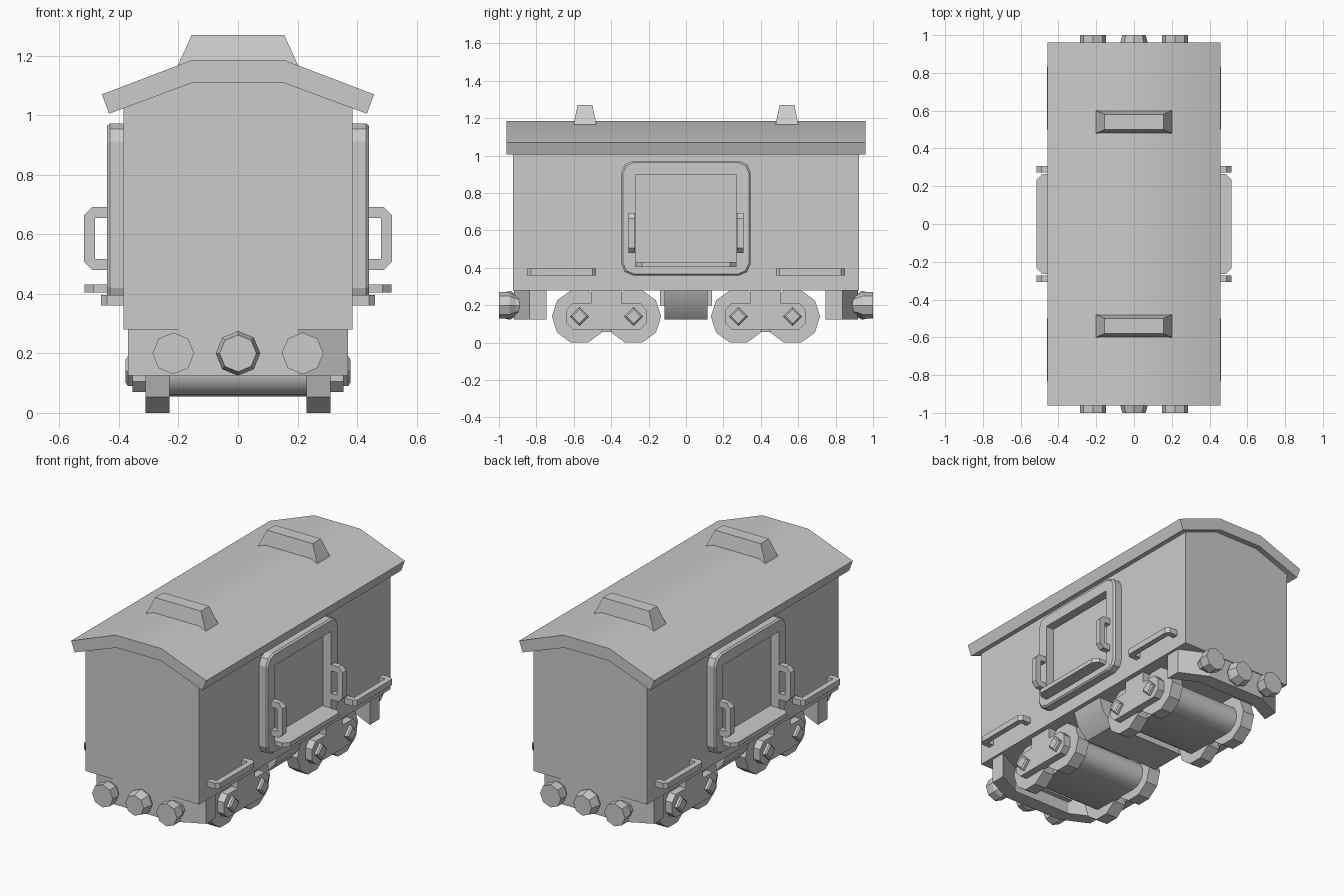
import bpy, bmesh, math
from mathutils import Vector

if "Cube" in bpy.data.objects:
    bpy.data.objects.remove(bpy.data.objects["Cube"])


def finish(bm, name, smooth=None):
    bmesh.ops.recalc_face_normals(bm, faces=bm.faces)
    me = bpy.data.meshes.new(name)
    bm.to_mesh(me)
    bm.free()
    ob = bpy.data.objects.new(name, me)
    bpy.context.collection.objects.link(ob)
    if smooth:
        bpy.context.view_layer.objects.active = ob
        ob.select_set(True)
        bpy.ops.object.shade_smooth_by_angle(angle=math.radians(smooth))
        ob.select_set(False)
    return ob


def prism(name, pts, a, b, axis, smooth=None):
    """Extrude a profile from a to b; the profile uses the other two axes in order."""
    def place(p, t):
        c = list(p)
        c.insert("xyz".index(axis), t)
        return c
    bm = bmesh.new()
    f = bm.faces.new([bm.verts.new(place(p, a)) for p in pts])
    d = Vector(place((0, 0), b - a))
    ext = bmesh.ops.extrude_face_region(bm, geom=[f], use_keep_orig=True)
    bmesh.ops.translate(bm, vec=d, verts=[v for v in ext["geom"] if isinstance(v, bmesh.types.BMVert)])
    return finish(bm, name, smooth)


def sym(half):
    """Complete a half profile by mirroring its first coordinate."""
    return half + [(-u, v) for u, v in reversed(half)]


def ngon(u, v, r, n, start=0.0):
    return [(u + r * math.cos(start + i * math.tau / n), v + r * math.sin(start + i * math.tau / n)) for i in range(n)]


def cut_rect(u0, u1, v0, v1, c):
    return [(u0 + c, v0), (u1 - c, v0), (u1 - c * .3, v0 + c * .3), (u1, v0 + c), (u1, v1 - c),
            (u1 - c * .3, v1 - c * .3), (u1 - c, v1), (u0 + c, v1), (u0 + c * .3, v1 - c * .3),
            (u0, v1 - c), (u0, v0 + c), (u0 + c * .3, v0 + c * .3)]


def lathe(name, rings, x, z, sy, n=8):
    """Stack of n-sided rings (radius, distance) pointing outwards along y."""
    bm = bmesh.new()
    loops = [[bm.verts.new((u, sy * y, v)) for u, v in ngon(x, z, r, n)] for r, y in rings]
    for l, m in zip(loops, loops[1:]):
        for i in range(n):
            bm.faces.new((l[i], l[(i + 1) % n], m[(i + 1) % n], m[i]))
    bm.faces.new(loops[0])
    bm.faces.new(loops[-1])
    return finish(bm, name)


def bracket(u0, u1, v0, v1, t, c):
    """C-shaped handle outline, open towards u0."""
    return [(u0, v0), (u1 - c, v0), (u1, v0 + c), (u1, v1 - c), (u1 - c, v1), (u0, v1), (u0, v1 - t),
            (u1 - t, v1 - t), (u1 - t, v0 + t), (u0, v0 + t)]


# body and roof
prism("body", sym([(.385, .28), (.385, 1.05), (.15, 1.13)]), -.925, .925, "y")
prism("roof", sym([(.15, 1.11), (.433, 1.005), (.457, 1.07), (.155, 1.185)]), -.96, .96, "y", 30)

# roof vents
for y in (-.54, .54):
    bm = bmesh.new()
    bmesh.ops.create_cube(bm, size=1)
    for v in bm.verts:
        top = v.co.z > 0
        v.co = (math.copysign(.155 if top else .205, v.co.x),
                y + math.copysign(.04 if top else .062, v.co.y), 1.27 if top else 1.16)
    finish(bm, "roof_vent")

# bent end beams with three buffers each
for s in (-1, 1):
    beam = sym([(.2, s * .83), (.37, s * .745), (.37, s * .838), (.2, s * .92)])
    prism("end_beam", beam, .125, .285, "z")
    prism("end_beam_filler", sym([(.2, s * .8), (.2, s * .85)]), .2, .285, "z")
    for x in (-.217, .217):
        lathe("side_buffer", [(.045, .86), (.05, .91), (.07, .945), (.07, 1)], x, .2, s)
    lathe("centre_buffer", [(.05, .9), (.075, .935), (.075, .95), (.062, 1)], 0, .2, s)

# underframe tank
prism("underframe_tank", sym([(.26, .125), (.33, .2), (.36, .285)]), -.115, .115, "y", 40)
prism("tank_mount", sym([(.23, .2), (.23, .285)]), -.14, .14, "y")

# bogies: rounded hull, wheels, side plates, axle caps
for y in (-.425, .425):
    hull = [(y + math.copysign(.145, math.cos(a)) + .085 * math.cos(a), .14 + .085 * math.sin(a))
            for a in [math.radians(-90 + 22.5 * i + (.01 if i < 9 else 0)) for i in range(9)]]
    hull += [(2 * y - u, .28 - v) for u, v in hull]
    prism("bogie_hull", hull, -.24, .24, "x", 40)
    prism("bogie_pivot", [(y - .08, .2), (y + .08, .2), (y + .08, .285), (y - .08, .285)], -.2, .2, "x")
    plate = [(y + u, v) for u, v in sym([(.18, .07), (.215, .105), (.215, .175), (.18, .212), (.08, .212), (.08, .284)])]
    for s in (-1, 1):
        prism("bogie_side_plate", plate, s * .3, s * .355, "x")
        for w in (y - .145, y + .145):
            prism("wheel", ngon(w, .14, .147, 10), s * .23, s * .31, "x")
            bm = bmesh.new()
            lo = [bm.verts.new((s * .34, u, v)) for u, v in ngon(w, .14, .05, 4)]
            mid = [bm.verts.new((s * .37, u, v)) for u, v in ngon(w, .14, .05, 4)]
            hi = [bm.verts.new((s * .378, u, v)) for u, v in ngon(w, .14, .038, 4)]
            for a, b in ((lo, mid), (mid, hi)):
                for i in range(4):
                    bm.faces.new((a[i], a[(i + 1) % 4], b[(i + 1) % 4], b[i]))
            bm.faces.new(lo)
            bm.faces.new(hi)
            finish(bm, "axle_cap")

# doors, steps, grab handles and side rails on both sides
for s in (-1, 1):
    outer = cut_rect(-.345, .345, .36, .972, .06)
    # inner loop follows the outer one point for point, collapsing to a near-square opening
    inner = cut_rect(-.27, .27, .405, .897, .004)
    bm = bmesh.new()
    loops = [[bm.verts.new((s * x, u, v)) for u, v in p]
             for x, p in ((.38, outer), (.43, outer), (.44, [(u * .975, .666 + (v - .666) * .975) for u, v in outer]),
                          (.44, inner), (.38, inner))]
    for a, b in zip(loops, loops[1:] + loops[:1]):
        for i in range(12):
            bm.faces.new((a[i], a[(i + 1) % 12], b[(i + 1) % 12], b[i]))
    finish(bm, "door_frame")
    step = [(s * u, v) for u, v in [(.38, -.265), (.485, -.265), (.515, -.235), (.515, .235), (.485, .265), (.38, .265)]]
    prism("door_step", step, .404, .431, "z")
    handle = [(s * u, v) for u, v in bracket(.43, .517, .48, .692, .037, .027)]
    for y in (-.29, .29):
        prism("grab_handle", handle, y - .018, y + .018, "y")
    for y in (-.665, .665):
        rail = [(s * u, v) for u, v in bracket(.38, .46, y - .185, y + .185, .035, .02)]
        prism("side_rail", rail, .36, .396, "z")
